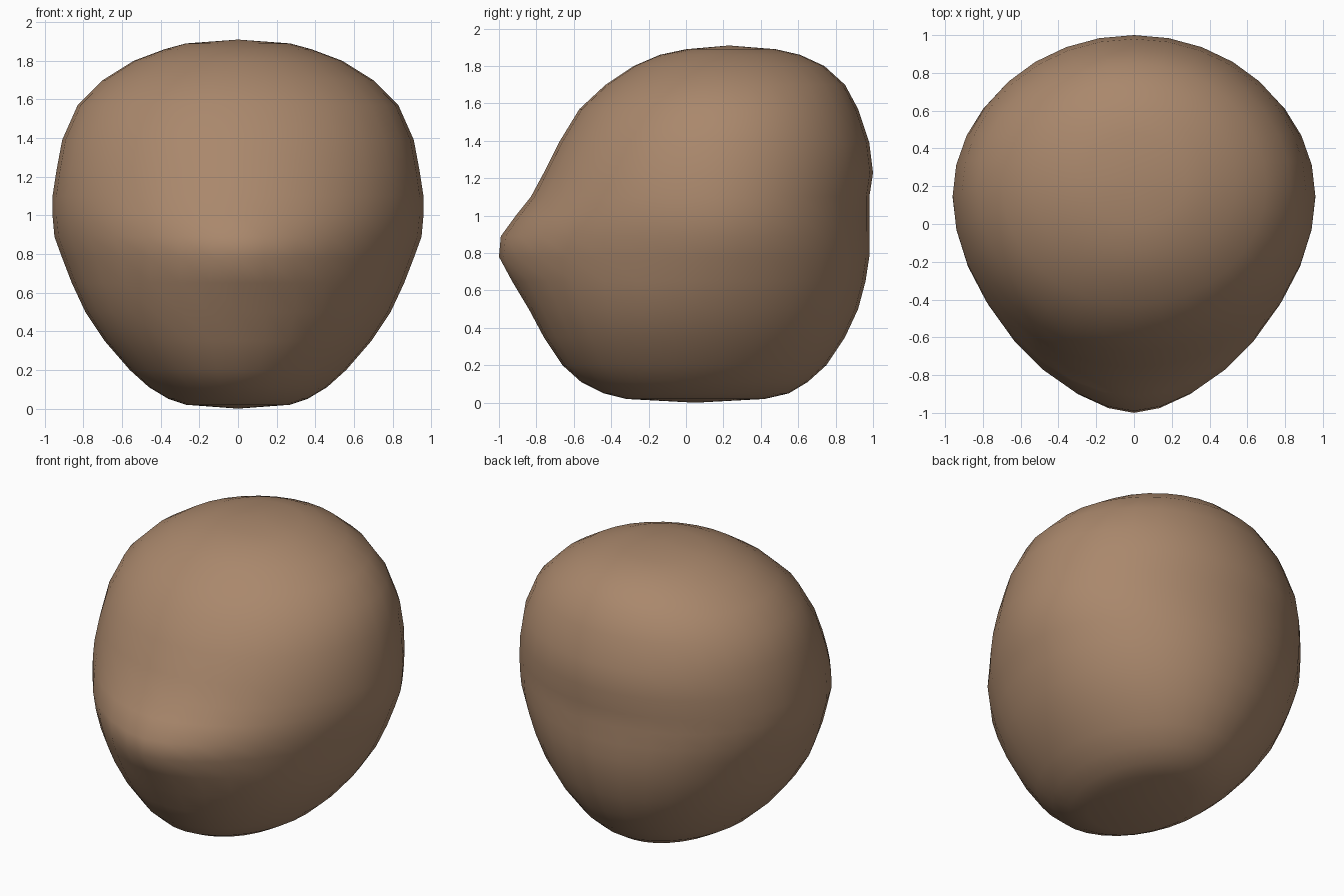
import bpy
import bmesh
from math import sin, cos, pi, exp, copysign

SEGMENTS = 32

# Remove the default object
cube = bpy.data.objects.get("Cube")
if cube:
    bpy.data.objects.remove(cube, do_unlink=True)


def make_material(name, colour):
    """Plain flat material with matching viewport colour."""
    material = bpy.data.materials.new(name)
    material.use_nodes = True
    material.diffuse_color = colour
    shader = material.node_tree.nodes["Principled BSDF"]
    shader.inputs["Base Color"].default_value = colour
    shader.inputs["Roughness"].default_value = 0.8
    return material


def signed_power(value, power):
    return copysign(abs(value) ** power, value)


def section(bm, height, half_width, front, back):
    """One closed cross-section: round at the back, pointed at the muzzle."""
    middle = 0.05 + 0.09 * height
    muzzle = exp(-((height - 0.83) / 0.25) ** 2)
    ring = []
    for i in range(SEGMENTS):
        angle = 2 * pi * i / SEGMENTS
        across, along = sin(angle), cos(angle)
        if along > 0:
            x, y = half_width * across, middle + (back - middle) * along
        else:
            power = 2 / (2 - 0.3 * muzzle)
            x = half_width * signed_power(across, power)
            y = middle - (middle - front) * abs(along) ** power
        ring.append(bm.verts.new((x, y, height)))
    return ring


# Head outline from the neck upward: height, half width, front, back
outline = [
    (0.02, 0.27, -0.32, 0.42),
    (0.05, 0.36, -0.44, 0.55),
    (0.11, 0.46, -0.56, 0.65),
    (0.2, 0.56, -0.66, 0.75),
    (0.35, 0.69, -0.76, 0.85),
    (0.5, 0.79, -0.84, 0.92),
    (0.65, 0.86, -0.93, 0.96),
    (0.78, 0.91, -1, 0.98),
    (0.89, 0.95, -0.99, 0.98),
    (1, 0.96, -0.91, 0.98),
    (1.1, 0.96, -0.83, 0.98),
    (1.23, 0.94, -0.76, 1),
    (1.39, 0.91, -0.68, 0.98),
    (1.57, 0.83, -0.57, 0.92),
    (1.7, 0.7, -0.43, 0.85),
    (1.8, 0.54, -0.28, 0.74),
    (1.86, 0.38, -0.14, 0.61),
    (1.89, 0.27, 0, 0.48),
]

# Head: loft the sections and close both ends with a shallow fan
bm = bmesh.new()
rings = [section(bm, *row) for row in outline]
for lower, upper in zip(rings, rings[1:]):
    for i in range(SEGMENTS):
        j = (i + 1) % SEGMENTS
        bm.faces.new((lower[i], lower[j], upper[j], upper[i]))
for ring, tip in ((rings[0], (0, 0.05, 0)), (rings[-1], (0, 0.23, 1.91))):
    pole = bm.verts.new(tip)
    for i in range(SEGMENTS):
        bm.faces.new((ring[i], ring[(i + 1) % SEGMENTS], pole))
bmesh.ops.recalc_face_normals(bm, faces=bm.faces)
for face in bm.faces:
    face.smooth = True

mesh = bpy.data.meshes.new("head")
bm.to_mesh(mesh)
bm.free()
mesh.materials.append(make_material("warm_brown", (0.4, 0.245, 0.15, 1)))
head = bpy.data.objects.new("head", mesh)
bpy.context.collection.objects.link(head)
